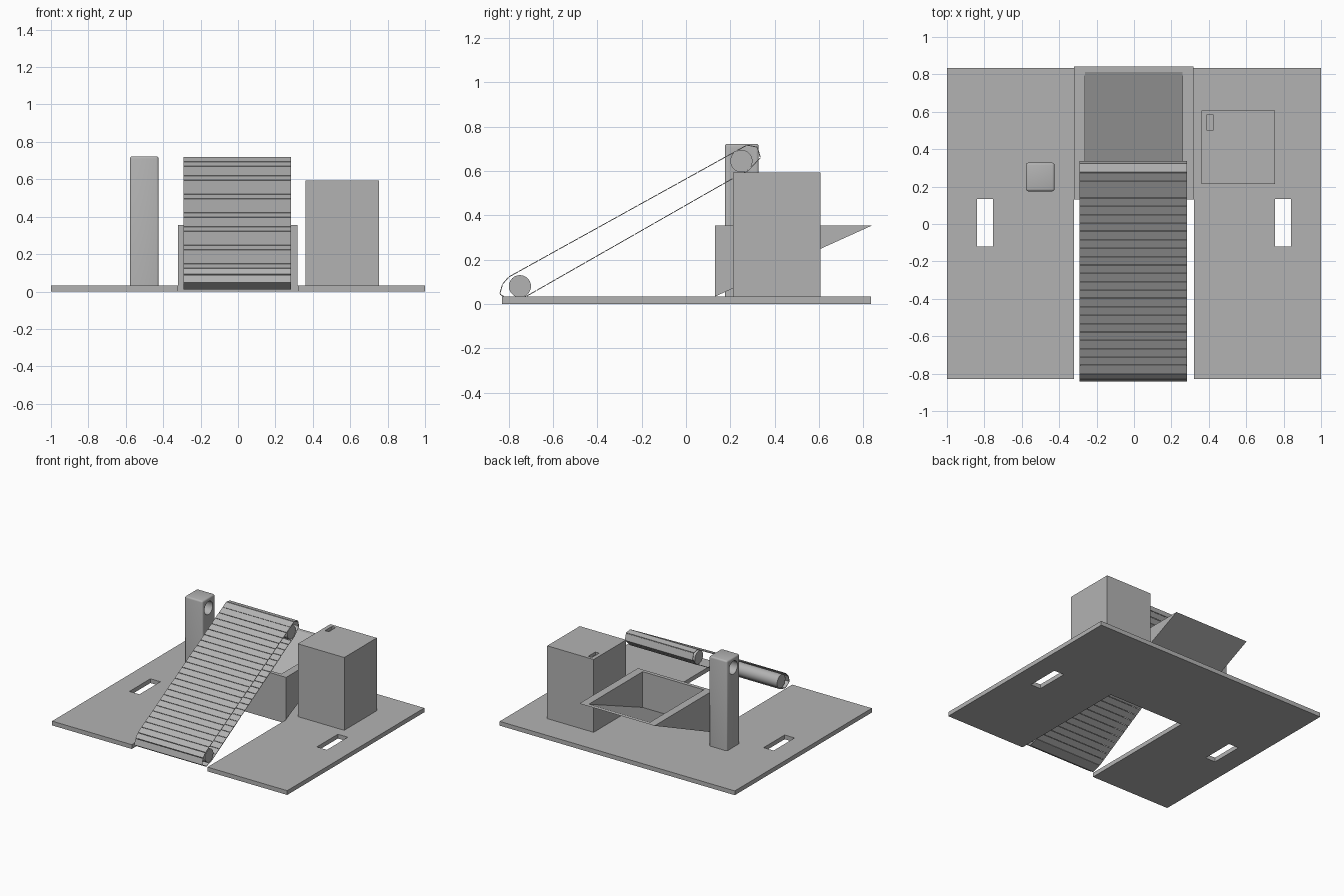
import bpy, bmesh, math
from mathutils import Vector

cube = bpy.data.objects.get("Cube")
if cube:
    bpy.data.objects.remove(cube, do_unlink=True)

GREY = (0.45, 0.45, 0.45, 1)
grey = bpy.data.materials.new("plain grey")
grey.use_nodes = True
grey.diffuse_color = GREY
grey.node_tree.nodes["Principled BSDF"].inputs["Base Color"].default_value = GREY


def finish(bm, name):
    bmesh.ops.recalc_face_normals(bm, faces=bm.faces)
    mesh = bpy.data.meshes.new(name)
    bm.to_mesh(mesh)
    bm.free()
    mesh.materials.append(grey)
    obj = bpy.data.objects.new(name, mesh)
    bpy.context.collection.objects.link(obj)
    return obj


def prism(name, profile, x0, x1):
    """Extrude a (y, z) profile along x."""
    bm = bmesh.new()
    face = bm.faces.new([bm.verts.new((x0, y, z)) for y, z in profile])
    ext = bmesh.ops.extrude_face_region(bm, geom=[face])["geom"]
    verts = [g for g in ext if isinstance(g, bmesh.types.BMVert)]
    bmesh.ops.translate(bm, verts=verts, vec=(x1 - x0, 0, 0))
    return finish(bm, name)


def box(name, x, y, z):
    return prism(name, [(y[0], z[0]), (y[1], z[0]), (y[1], z[1]), (y[0], z[1])], *x)


def cylinder(name, y, z, radius, x0, x1):
    ring = [math.tau * i / 48 for i in range(48)]
    return prism(name, [(y + radius * math.cos(a), z + radius * math.sin(a)) for a in ring], x0, x1)


def smooth(obj):
    bpy.ops.object.select_all(action='DESELECT')
    obj.select_set(True)
    bpy.context.view_layer.objects.active = obj
    bpy.ops.object.shade_smooth_by_angle(angle=math.radians(30))


def cut(obj, *cutters):
    """Subtract each cutter, bake the result and discard the cutters."""
    for c in cutters:
        mod = obj.modifiers.new("cut", 'BOOLEAN')
        mod.operation, mod.solver, mod.object = 'DIFFERENCE', 'EXACT', c
    bpy.context.view_layer.update()
    deps = bpy.context.evaluated_depsgraph_get()
    mesh = bpy.data.meshes.new_from_object(obj.evaluated_get(deps))
    obj.modifiers.clear()
    obj.data = mesh
    for c in cutters:
        bpy.data.objects.remove(c, do_unlink=True)


# Base plate with the open conveyor bay and two hand slots
FLOOR = 0.033
plate = box("base_plate", (-1, 1), (-0.83, 0.835), (0, FLOOR))
cut(plate,
    box("bay_cutter", (-0.322, 0.322), (-1, 0.13), (-0.1, 0.1)),
    *[box("slot_cutter", sorted((s * 0.755, s * 0.84)), (-0.12, 0.135), (-0.1, 0.1)) for s in (-1, 1)])

# Control box with a small recess on top
control = box("control_box", (0.36, 0.755), (0.213, 0.608), (FLOOR, 0.593))
cut(control, box("recess_cutter", (0.39, 0.422), (0.5, 0.585), (0.57, 0.7)))

# Post with rounded top and a round shaft hole
post = box("support_post", (-0.578, -0.425), (0.175, 0.328), (FLOOR, 0.723))
bm = bmesh.new()
bm.from_mesh(post.data)
edges = [e for e in bm.edges if max(v.co.z for v in e.verts) > 0.7]
bmesh.ops.bevel(bm, geom=edges, offset=0.012, segments=3, profile=0.5, affect='EDGES')
bm.to_mesh(post.data)
bm.free()
cut(post, cylinder("hole_cutter", 0.25, 0.645, 0.05, -0.7, -0.3))
smooth(post)

# Wedge-shaped hopper, open at the top
hopper = prism("hopper", [(0.13, FLOOR), (0.842, 0.355), (0.13, 0.355)], -0.322, 0.318)
cut(hopper, prism("hopper_cutter", [(0.158, 0.08), (0.813, 0.355), (0.813, 0.5), (0.158, 0.5)], -0.262, 0.258))

# Rollers
for name, y, z in (("upper_roller", 0.25, 0.645), ("lower_roller", -0.75, 0.08)):
    smooth(cylinder(name, y, z, 0.05, -0.285, 0.28))

# Conveyor belt: thin slats laid along a closed path
path = [Vector(p) for p in (
    (-0.8, 0.122), (0.275, 0.717), (0.322, 0.708), (0.336, 0.66), (0.28, 0.602), (0.21, 0.566),
    (-0.72, 0.035), (-0.79, 0.012), (-0.841, 0.045), (-0.828, 0.09))]
THICK, PITCH, GAP = 0.004, 0.052, 0.0015
belt = bmesh.new()
for a, b in zip(path, path[1:] + path[:1]):
    count = max(1, round((b - a).length / PITCH))
    step = (b - a) / count
    along = step.normalized()
    normal = Vector((-along.y, along.x)) * THICK / 2
    for i in range(count):
        p, q = a + step * i + along * GAP, a + step * (i + 1) - along * GAP
        section = (p - normal, q - normal, q + normal, p + normal)
        ends = [[belt.verts.new((x, c.x, c.y)) for c in section] for x in (-0.292, 0.284)]
        belt.faces.new(ends[0])
        belt.faces.new(ends[1][::-1])
        for k in range(4):
            j = (k + 1) % 4
            belt.faces.new((ends[0][k], ends[0][j], ends[1][j], ends[1][k]))
finish(belt, "conveyor_belt")
